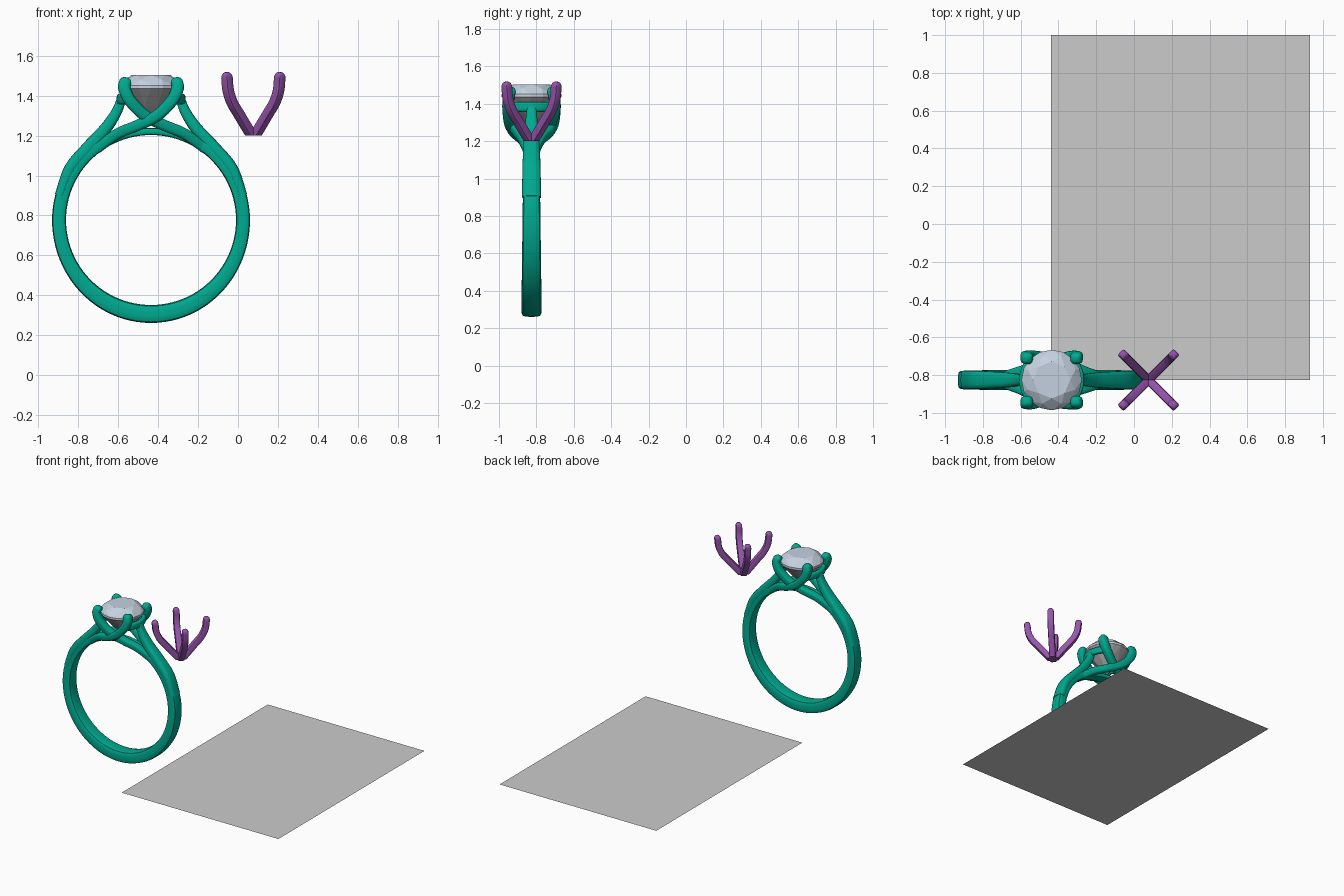
import bpy, bmesh
from math import sin, cos, pi, radians, sqrt
from mathutils import Vector

if "Cube" in bpy.data.objects:
    bpy.data.objects.remove(bpy.data.objects["Cube"])

CX, CY, CZ = -0.436, -0.826, 0.777      # centre of the finger hole


def material(name, rgb):
    m = bpy.data.materials.new(name)
    m.diffuse_color = (*rgb, 1)
    m.use_nodes = True
    m.node_tree.nodes["Principled BSDF"].inputs["Base Color"].default_value = m.diffuse_color
    return m


GREEN = material("green", (0.0, 0.40, 0.28))
PURPLE = material("purple", (0.31, 0.09, 0.42))
ICE = material("ice", (0.56, 0.64, 0.75))
GREY = material("grey", (0.4, 0.4, 0.4))


def finish(name, bm, mats=(), smooth=True):
    bmesh.ops.recalc_face_normals(bm, faces=bm.faces)
    me = bpy.data.meshes.new(name)
    bm.to_mesh(me)
    bm.free()
    ob = bpy.data.objects.new(name, me)
    bpy.context.collection.objects.link(ob)
    for m in mats:
        me.materials.append(m)
    if smooth:
        bpy.ops.object.select_all(action='DESELECT')
        ob.select_set(True)
        bpy.context.view_layer.objects.active = ob
        bpy.ops.object.shade_smooth_by_angle(angle=radians(40))
    return ob


def spline(keys, steps=7):
    """Catmull-Rom through rows of (x, y, z, width, height)."""
    k = [Vector(r) for r in keys]
    k = [2 * k[0] - k[1]] + k + [2 * k[-1] - k[-2]]
    out = []
    for a, b, c, d in zip(k, k[1:], k[2:], k[3:]):
        for i in range(steps):
            t = i / steps
            out.append(0.5 * (2 * b + (c - a) * t + (2 * a - 5 * b + 4 * c - d) * t * t
                              + (3 * b - a - 3 * c + d) * t ** 3))
    return out + [k[-2]]


def sweep(bm, rows, ref, closed=False, dome=0.0, power=3.5, sides=20):
    """Rounded-rectangle section along a path; width lies along ref."""
    n = len(rows)
    pts = [Vector(r[:3]) for r in rows]
    rings = []

    def ring(p, t, w, h):
        s = (ref - t * ref.dot(t)).normalized()
        u = t.cross(s)
        vs = []
        for j in range(sides):
            c, d = cos(2 * pi * (j + .5) / sides), sin(2 * pi * (j + .5) / sides)
            f = (abs(c) ** power + abs(d) ** power) ** (-1 / power)
            vs.append(bm.verts.new(p + s * (c * f * w / 2) + u * (d * f * h / 2)))
        rings.append(vs)

    for i, r in enumerate(rows):
        a = pts[i - 1] if i or closed else pts[i]
        b = pts[(i + 1) % n] if i < n - 1 or closed else pts[i]
        t = (b - a).normalized()
        ring(pts[i], t, r[3], r[4])
    if dome:
        for q in (0.3, 0.6, 0.8, 0.93):
            e = sqrt(1 - q * q)
            ring(pts[-1] + t * dome * q, t, rows[-1][3] * e, rows[-1][4] * e)
    for i in range(len(rings) if closed else len(rings) - 1):
        A, B = rings[i], rings[(i + 1) % len(rings)]
        for j in range(sides):
            m = (j + 1) % sides
            bm.faces.new((A[j], A[m], B[m], B[j]))
    if not closed:
        bm.faces.new(rings[0])
        bm.faces.new(rings[-1])


# Shank: full ring, heavier at the bottom and thin under the stone
def shank_thickness(a):
    if a < radians(55):
        t = min(max((a - radians(18)) / radians(30), 0), 1)
        return 0.035 + 0.035 * t * t * (3 - 2 * t)
    return 0.07 + 0.02 * max(0, -cos(a)) ** 2


rows = []
for i in range(96):
    a = 2 * pi * i / 96
    t = shank_thickness(min(a, 2 * pi - a))
    r = 0.426 + t / 2
    width = 0.096 - 0.012 * cos(a)
    rows.append((CX + r * sin(a), CY, CZ + r * cos(a), width, t))
bm = bmesh.new()
sweep(bm, rows, Vector((0, 1, 0)), closed=True, power=5)
finish("shank", bm, [GREEN])

# Cathedral arms rising from each shoulder
ARM = [(.458, .90, .10, .05), (.405, 1.035, .098, .06), (.315, 1.14, .09, .064),
       (.228, 1.235, .078, .06), (.172, 1.32, .062, .052), (.146, 1.39, .05, .045)]
for side, s in (("left", -1), ("right", 1)):
    bm = bmesh.new()
    sweep(bm, spline([(CX + s * x, CY, z, w, h) for x, z, w, h in ARM]), Vector((0, 1, 0)))
    finish(side + "_arm", bm, [GREEN])

    # Side rail joining the two claws under the girdle
    bm = bmesh.new()
    rail = []
    for i in range(13):
        a = radians(-44 + 88 * i / 12)
        rail.append((CX + s * .155 * cos(a), CY + .155 * sin(a), 1.383, .052, .035))
    sweep(bm, rail, Vector((0, 0, 1)))
    finish(side + "_rail", bm, [GREEN])

# Four crossing strands that sweep up into claws: x, depth, z, size
STRAND = [(-.27, .012, 1.135, .05), (-.17, .045, 1.208, .054), (-.07, .082, 1.25, .056),
          (.03, .11, 1.30, .058), (.105, .125, 1.375, .06), (.133, .122, 1.435, .062),
          (.13, .115, 1.465, .062)]
for fy, depth in ((-1, "front"), (1, "back")):
    for sx, side in ((1, "right"), (-1, "left")):
        over = 0.012 if sx * fy < 0 else -0.012      # one strand passes over the other
        keys = [(CX + sx * x, CY + fy * (y + over * max(0, 1 - abs(x + .03) / .15)), z, w, w)
                for x, y, z, w in STRAND]
        bm = bmesh.new()
        sweep(bm, spline(keys), Vector((0, 1, 0)), dome=0.028)
        finish(f"{depth}_{side}_claw", bm, [GREEN])

# Faceted round stone: ice crown over a grey pavilion
bm = bmesh.new()
for n, r, z, off in ((8, .098, 1.504, 0), (8, .135, 1.482, .5), (16, .16, 1.452, 0),
                     (16, .16, 1.436, 0), (8, .085, 1.345, .5), (1, 0, 1.262, 0)):
    for i in range(n):
        a = 2 * pi * (i + off) / n
        bm.verts.new((CX + r * cos(a), CY + r * sin(a), z))
bmesh.ops.convex_hull(bm, input=bm.verts)
for f in bm.faces:
    f.material_index = 1 if f.calc_center_median().z < 1.437 else 0
finish("stone", bm, [ICE, GREY], smooth=False)

# Separate four-prong setting, trimmed flat at its base
PX = 0.077
PRONG = [(-.025, 1.16), (.03, 1.222), (.1, 1.305), (.15, 1.365), (.178, 1.425), (.187, 1.49)]
for k in range(4):
    a = pi / 4 + k * pi / 2
    keys = [(PX + r * cos(a), CY + r * sin(a), z, .047, .047) for r, z in PRONG]
    bm = bmesh.new()
    sweep(bm, spline(keys), Vector((-sin(a), cos(a), 0)), dome=0.03, power=5)
    cut = bmesh.ops.bisect_plane(bm, geom=bm.verts[:] + bm.edges[:] + bm.faces[:],
                                 plane_co=(0, 0, 1.2), plane_no=(0, 0, -1), clear_outer=True)
    bmesh.ops.holes_fill(bm, edges=[e for e in cut["geom_cut"] if isinstance(e, bmesh.types.BMEdge)])
    finish(f"setting_prong_{k + 1}", bm, [PURPLE])

# Flat sheet on the ground
bm = bmesh.new()
bm.faces.new([bm.verts.new((x, y, 0)) for x, y in
              ((-.44, -.826), (.932, -.826), (.932, 1), (-.44, 1))])
finish("ground_sheet", bm, smooth=False)
